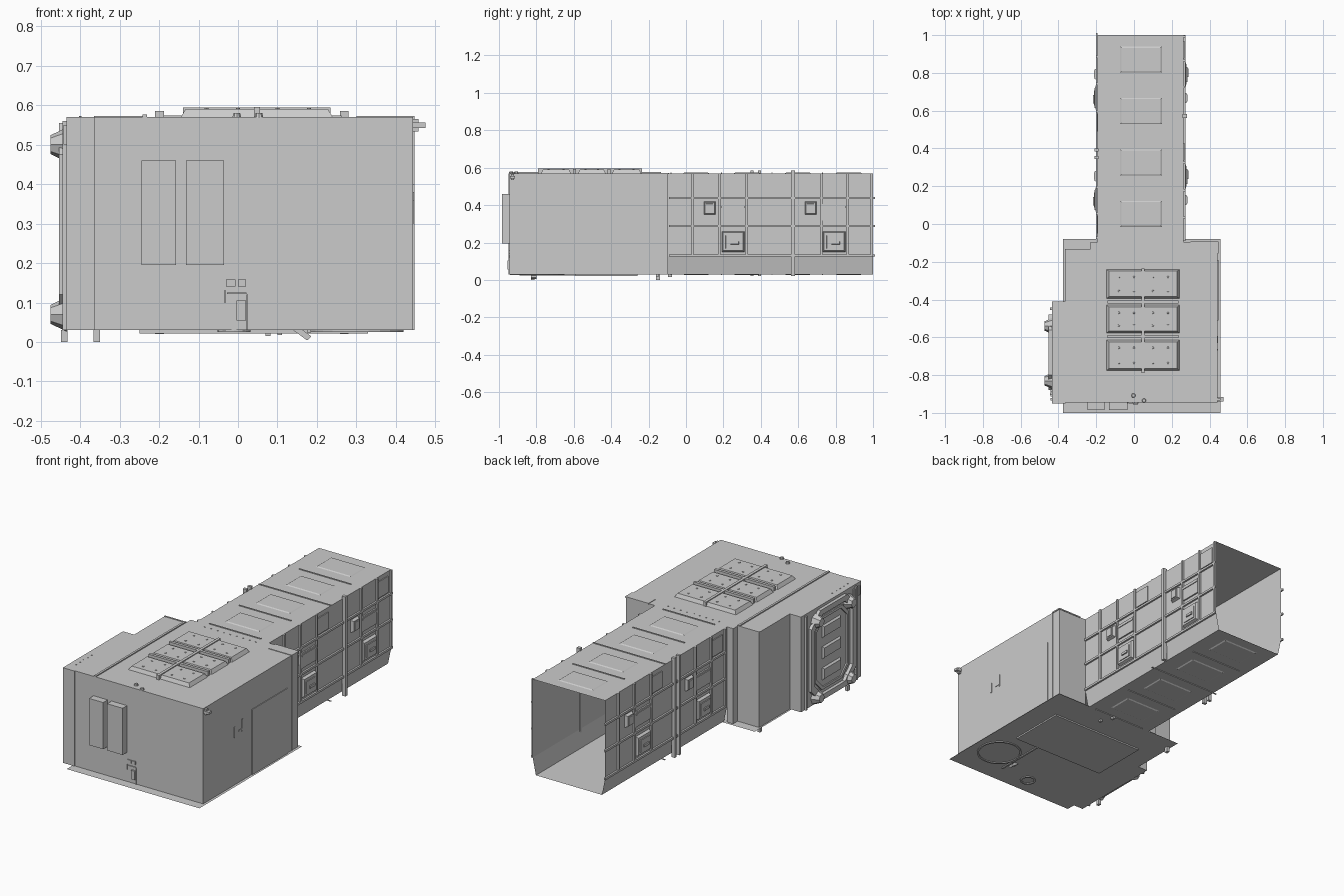
import bpy, bmesh, math
from mathutils import Matrix, Vector

if "Cube" in bpy.data.objects:
    bpy.data.objects.remove(bpy.data.objects["Cube"])

FLOOR, TOP = 0.03, 0.57
CX, CY = 0.035, 0.46            # corridor centre, used to turn one wall into the other
WALL = 0.262                    # corridor right wall


def mesh(name, verts, faces):
    me = bpy.data.meshes.new(name)
    me.from_pydata(verts, [], faces)
    ob = bpy.data.objects.new(name, me)
    bpy.context.collection.objects.link(ob)
    return ob


def boxes(name, items, taper=(0, 0), axis=2, sign=1):
    """Boxes as (x0,x1,y0,y1,z0,z1); taper shrinks the far end along axis."""
    verts, faces = [], []
    for b in items:
        lo, hi = Vector(b[0::2]), Vector(b[1::2])
        n = len(verts)
        others = [a for a in range(3) if a != axis]
        for i in range(8):
            v = [(hi if i >> a & 1 else lo)[a] for a in range(3)]
            if (i >> axis & 1) == (sign > 0):
                for a, t in zip(others, taper):
                    v[a] += -t if i >> a & 1 else t
            verts.append(v)
        for f in ((0, 2, 3, 1), (4, 5, 7, 6), (0, 1, 5, 4), (2, 6, 7, 3), (0, 4, 6, 2), (1, 3, 7, 5)):
            faces.append([n + k for k in f])
    return mesh(name, verts, faces)


def flat(name, pts, z):
    return mesh(name, [(x, y, z) for x, y in pts], [list(range(len(pts)))])


def walls(name, pts, z0, z1):
    n = len(pts)
    v = [(x, y, z) for z in (z0, z1) for x, y in pts]
    return mesh(name, v, [(i, i + 1, n + i + 1, n + i) for i in range(n - 1)])


def turned(ob, name):
    """Copy turned half a turn about the corridor centre."""
    c = bpy.data.objects.new(name, ob.data.copy())
    c.data.transform(Matrix.Translation((CX, CY, 0)) @ Matrix.Rotation(math.pi, 4, 'Z')
                     @ Matrix.Translation((-CX, -CY, 0)))
    bpy.context.collection.objects.link(c)
    return c


def ring(name, outer, inner, to3d, d0, d1):
    """Closed band between two matching outlines, with depth d0..d1."""
    n = len(outer)
    v = [to3d(p, d) for d in (d0, d1) for loop in (outer, inner) for p in loop]
    f = []
    for i in range(n):
        j = (i + 1) % n
        for a, b in ((0, 2), (2, 3), (3, 1), (1, 0)):
            f.append((a * n + i, a * n + j, b * n + j, b * n + i))
    return mesh(name, v, f)


def cones(name, places, r1, r2, depth, seg, axis):
    bm = bmesh.new()
    turn = Vector((0, 0, 1)).rotation_difference(Vector(axis)).to_matrix().to_4x4()
    for p in places:
        bmesh.ops.create_cone(bm, cap_ends=True, segments=seg, radius1=r1, radius2=r2, depth=depth,
                              matrix=Matrix.Translation(p) @ turn)
    me = bpy.data.meshes.new(name)
    bm.to_mesh(me)
    bm.free()
    ob = bpy.data.objects.new(name, me)
    bpy.context.collection.objects.link(ob)
    return ob


# Room shell: thin walls, open towards the corridor
LX = 2 * CX - WALL
outline = [(WALL, -0.095), (0.443, -0.095), (0.443, -0.945), (-0.435, -0.945), (-0.435, -0.41),
           (-0.365, -0.41), (-0.365, -0.135), (-0.23, -0.135), (-0.23, -0.095), (LX, -0.095)]
walls("room_walls", outline, FLOOR, TOP)
flat("room_ceiling", outline, TOP)
flat("room_floor", [(-0.375, -1), (0.458, -1), (0.458, -0.08), (-0.375, -0.08), (-0.375, -0.41),
                    (-0.435, -0.41), (-0.435, -0.945), (-0.375, -0.945)], FLOOR)

# Corridor shell: both ends open, skirting slopes in to the floor
prof = [(WALL - 0.02, FLOOR), (WALL, 0.125), (WALL, TOP), (LX, TOP), (LX, 0.125), (LX + 0.02, FLOOR)]
n = len(prof)
mesh("corridor_shell", [(x, y, z) for y in (-0.095, 1.0) for x, z in prof],
     [(i, (i + 1) % n, n + (i + 1) % n, n + i) for i in range(n)])

# Corridor wall grid and equipment boxes, two bays
ribs, frames, screens, plates = [], [], [], []
for z in (0.13, 0.288, 0.438):
    ribs.append((WALL, WALL + 0.01, -0.09, 1.0, z - 0.006, z + 0.006))
for y in (0.035, 0.178, 0.325, 0.725, 0.865, 0.993):
    ribs.append((WALL, WALL + 0.01, y - 0.006, y + 0.006, 0.13, TOP))
for o in (0, 0.54):
    frames += [(WALL, WALL + 0.016, 0.095 + o, 0.158 + o, 0.35, 0.42),
               (WALL, WALL + 0.016, 0.193 + o, 0.312 + o, 0.15, 0.26)]
    screens += [(WALL, WALL + 0.02, 0.105 + o, 0.148 + o, 0.36, 0.41),
                (WALL, WALL + 0.02, 0.21 + o, 0.295 + o, 0.165, 0.24),
                (WALL, WALL + 0.026, 0.235 + o, 0.285 + o, 0.188, 0.208)]
    plates += [(WALL, WALL + 0.008, 0.188 + o, 0.315 + o, 0.318, 0.405),
               (WALL, WALL + 0.012, 0.188 + o, 0.315 + o, 0.385, 0.395),
               (WALL, WALL + 0.005, 0.335 + o, min(0.43 + o, 0.98), 0.452, 0.545)]
for part, items, t in (("wall_ribs", ribs, 0), ("equipment_frames", frames, 0.006),
                       ("equipment_screens", screens, 0.003), ("wall_plates", plates, 0)):
    turned(boxes("right_" + part, items, (t, t), 0), "left_" + part)

# Upright conduits
boxes("right_conduit", [(WALL - 0.004, WALL + 0.018, 0.562, 0.582, 0.02, 0.585)])
boxes("left_conduits", [(LX - 0.018, LX + 0.004, y - 0.008, y + 0.008, 0.02, 0.585) for y in (0.352, 0.392)])

# Corridor ceiling and floor panels with cross seams
for part, z0, z1, s in (("ceiling", TOP, TOP + 0.004, 1), ("floor", FLOOR - 0.004, FLOOR, -1)):
    ys = [-0.015 + 0.272 * i for i in range(4)]
    boxes("corridor_" + part + "_panels", [(-0.073, 0.147, y, y + 0.138, z0, z1) for y in ys], (0.006, 0.006), 2, s)
    boxes("corridor_" + part + "_seams", [(-0.125, 0.2, y - 0.003, y + 0.003, z0, z1) for y in (-0.08, 0.19, 0.73)]
          + [(LX, WALL, 0.457, 0.463, z0, z1)])

# Ceiling light trays, cross bars and bolts
rows = ((-0.395, -0.24), (-0.577, -0.43), (-0.775, -0.615))
boxes("light_trays", [(-0.145, 0.24, a, b, TOP, TOP + 0.02) for a, b in rows], (0.012, 0.01))
boxes("light_tray_bars", [(0.04, 0.056, -0.79, -0.235, TOP, 0.595)]
      + [(-0.14, 0.235, y - 0.008, y + 0.008, TOP, 0.594) for y in (-0.412, -0.596)])
bolts = [(x, y, TOP + 0.021) for a, b in rows for x in (-0.08, 0.0, 0.1, 0.18)
         for y in (a + 0.04, b - 0.04)]
cones("light_tray_bolts", bolts, 0.006, 0.005, 0.004, 8, (0, 0, 1))

# Roof trim, knobs and rivet lines
boxes("roof_trim", [(-0.242, -0.23, -0.945, -0.135, TOP, 0.576),
                    (-0.365, -0.23, -0.14, -0.133, TOP, 0.573)])
cones("roof_knobs", [(-0.003, -0.908, 0.574), (0.053, -0.935, 0.574)], 0.012, 0.009, 0.012, 10, (0, 0, 1))
cones("roof_rivets", [(-0.12 + 0.04 * i, -0.125, TOP + 0.001) for i in range(9)]
      + [(-0.4, -0.88 + 0.035 * i, TOP + 0.001) for i in range(5)], 0.004, 0.004, 0.003, 6, (0, 0, 1))

# Front wall cabinets, trim and control box
boxes("front_cabinets", [(-0.245, -0.157, -0.985, -0.945, 0.195, 0.46),
                         (-0.132, -0.035, -0.985, -0.945, 0.195, 0.46)])
boxes("front_corner_panel", [(-0.435, -0.363, -0.949, -0.945, FLOOR, TOP)])
boxes("front_controls", [(-0.004, 0.02, -0.955, -0.945, 0.055, 0.105), (-0.03, -0.006, -0.95, -0.945, 0.14, 0.158),
                         (0.0, 0.02, -0.95, -0.945, 0.14, 0.158), (-0.035, -0.031, -0.95, -0.945, 0.1, 0.13),
                         (-0.028, 0.022, -0.95, -0.945, 0.122, 0.126), (0.021, 0.025, -0.95, -0.945, FLOOR, 0.12)])

# Right wall door panel, switches, corner camera
boxes("right_door_panel", [(0.443, 0.447, -0.51, -0.19, FLOOR, 0.4)])
boxes("right_wall_switches", [(0.443, 0.446, -0.67, -0.662, 0.3, 0.36), (0.443, 0.446, -0.63, -0.6, 0.32, 0.328),
                              (0.443, 0.446, -0.6, -0.594, 0.31, 0.38)])
boxes("corner_camera", [(0.443, 0.475, -0.94, -0.915, 0.542, 0.556), (0.443, 0.458, -0.935, -0.92, 0.533, 0.565)])
boxes("room_end_frame", [(0.3, 0.447, -0.155, -0.092, TOP - 0.004, TOP + 0.003),
                         (0.443, 0.447, -0.155, -0.149, FLOOR, TOP)])


# Left side door: chamfered frame, leaf, corner hinges
def octagon(y0, y1, z0, z1, c):
    return [(y0 + c, z0), (y1 - c, z0), (y1, z0 + c), (y1, z1 - c),
            (y1 - c, z1), (y0 + c, z1), (y0, z1 - c), (y0, z0 + c)]


def side(p, d):
    return (d, p[0], p[1])


ring("door_frame", octagon(-0.88, -0.48, 0.04, 0.555, 0.08), octagon(-0.85, -0.51, 0.07, 0.525, 0.07), side, -0.435, -0.453)
ring("door_leaf_edge", octagon(-0.83, -0.53, 0.09, 0.505, 0.06), octagon(-0.815, -0.545, 0.105, 0.49, 0.055), side, -0.435, -0.442)
boxes("door_leaf_panels", [(-0.445, -0.435, -0.76, -0.6, z, z + 0.07) for z in (0.14, 0.26, 0.38)], (0.008, 0.008), 0, -1)
hinges = [(-0.455, -0.54, 0.5), (-0.455, -0.83, 0.5), (-0.455, -0.54, 0.07), (-0.455, -0.83, 0.07)]
cones("door_hinges", hinges, 0.043, 0.024, 0.04, 8, (-1, 0, 0))
boxes("door_vents", [(-0.442, -0.435, y, y + 0.014, 0.5, 0.55) for y in (-0.935, -0.912, -0.889)])
boxes("door_side_posts", [(-0.445, -0.435, y, y + 0.012, FLOOR, 0.56) for y in (-0.905, -0.455)])

# Underside plate, track, floor rings and feet
boxes("floor_hatch", [(-0.25, 0.33, -0.59, -0.26, 0.022, FLOOR)])
boxes("floor_track", [(0.175, 0.185, -0.89, -0.59, 0.024, FLOOR)])
for nm, cx, cy, r in (("floor_small_ring", -0.01, -0.9, 0.042), ("floor_curved_track", 0.3, -0.77, 0.12)):
    arc = [(math.cos(math.tau * i / 24), math.sin(math.tau * i / 24)) for i in range(24)]
    ring(nm, [(cx + r * x, cy + r * y) for x, y in arc], [(cx + (r - 0.01) * x, cy + (r - 0.01) * y) for x, y in arc],
         lambda p, d: (p[0], p[1], d), 0.025, FLOOR)
boxes("floor_feet", [(-0.448, -0.432, -0.83, -0.81, 0.0, FLOOR), (-0.366, -0.35, -0.16, -0.14, 0.0, FLOOR),
                     (0.07, 0.082, -0.095, -0.075, 0.015, FLOOR), (0.1, 0.112, -0.16, -0.145, 0.018, FLOOR)])
mesh("floor_flap", [(x, y, z) for y in (-0.83, -0.8) for x, z in ((0.14, FLOOR), (0.175, 0.004), (0.186, 0.014), (0.165, FLOOR))],
     [(0, 1, 2, 3), (7, 6, 5, 4)] + [(i, 4 + i, 4 + (i + 1) % 4, (i + 1) % 4) for i in range(4)])

# Consistent normals on every closed part
for ob in bpy.context.collection.objects:
    bm = bmesh.new()
    bm.from_mesh(ob.data)
    bmesh.ops.recalc_face_normals(bm, faces=bm.faces)
    bm.to_mesh(ob.data)
    bm.free()
